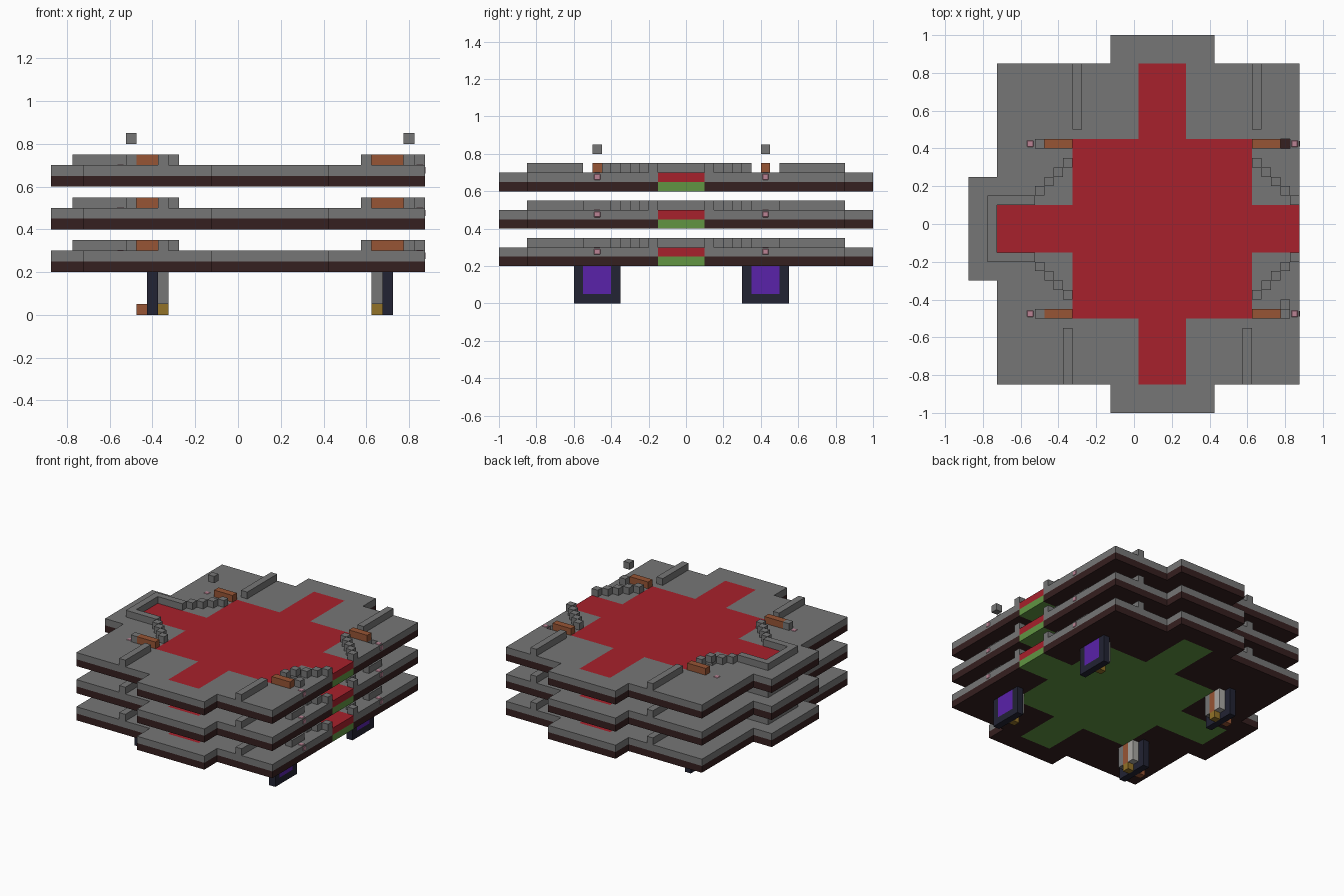
import bpy, bmesh
from mathutils import Vector

if "Cube" in bpy.data.objects:
    bpy.data.objects.remove(bpy.data.objects["Cube"])


def material(name, r, g, b):
    m = bpy.data.materials.new(name)
    m.use_nodes = True
    m.diffuse_color = (r, g, b, 1)
    m.node_tree.nodes["Principled BSDF"].inputs["Base Color"].default_value = (r, g, b, 1)
    return m


GREY = material("stone grey", 0.18, 0.18, 0.18)
RED = material("carpet red", 0.39, 0.015, 0.025)
BROWN = material("copper brown", 0.31, 0.09, 0.035)
GREEN = material("grass green", 0.12, 0.3, 0.055)
DARK = material("dark earth", 0.036, 0.014, 0.014)
NAVY = material("dark navy", 0.016, 0.017, 0.033)
PURPLE = material("purple", 0.1, 0.016, 0.4)
GOLD = material("gold", 0.29, 0.17, 0.021)
PINK = material("pink", 0.5, 0.23, 0.3)
LIGHT = material("light grey", 0.4, 0.39, 0.37)
U = 0.05  # one block


def finish(name, bm, mats):
    bmesh.ops.recalc_face_normals(bm, faces=bm.faces)
    me = bpy.data.meshes.new(name)
    bm.to_mesh(me)
    bm.free()
    for m in mats:
        me.materials.append(m)
    ob = bpy.data.objects.new(name, me)
    bpy.context.collection.objects.link(ob)
    return ob


def boxes(name, mat, items, bevel=0):
    """One object from boxes given as (x0, x1, y0, y1, z0, z1)."""
    bm = bmesh.new()
    for x0, x1, y0, y1, z0, z1 in items:
        vs = bmesh.ops.create_cube(bm, size=1)["verts"]
        for v in vs:
            v.co = Vector((x0 + (v.co.x + .5) * (x1 - x0),
                           y0 + (v.co.y + .5) * (y1 - y0),
                           z0 + (v.co.z + .5) * (z1 - z0)))
    if bevel:
        bmesh.ops.bevel(bm, geom=bm.edges[:], offset=bevel, segments=1, affect='EDGES')
    return finish(name, bm, [mat])


# Plan shapes as overlapping rectangles (x0, x1, y0, y1)
OUTLINE = [(-.725, .875, -.85, .85), (-.125, .425, -1, 1), (-.875, 0, -.3, .25)]
CROSS = [(-.325, .625, -.5, .45), (.025, .275, -.85, .85), (-.725, .875, -.15, .10)]


def inside(x, y, rects):
    return any(a < x < b and c < y < d for a, b, c, d in rects)


def slab(name, z, outer, inner, holes=()):
    """Layer one block thick, its cross-shaped middle in a second colour."""
    rects = OUTLINE + CROSS + list(holes)
    xs = sorted({v for r in rects for v in r[:2]})
    ys = sorted({v for r in rects for v in r[2:]})
    bm = bmesh.new()
    for x0, x1 in zip(xs, xs[1:]):
        for y0, y1 in zip(ys, ys[1:]):
            cx, cy = (x0 + x1) / 2, (y0 + y1) / 2
            if not inside(cx, cy, OUTLINE) or inside(cx, cy, holes):
                continue
            f = bm.faces.new([bm.verts.new((x, y, z)) for x, y in
                              ((x0, y0), (x1, y0), (x1, y1), (x0, y1))])
            f.material_index = int(inside(cx, cy, CROSS))
    bmesh.ops.remove_doubles(bm, verts=bm.verts, dist=1e-4)
    base = bm.faces[:]
    ext = bmesh.ops.extrude_face_region(bm, geom=base, use_keep_orig=True)["geom"]
    for v in ext:
        if isinstance(v, bmesh.types.BMVert):
            v.co.z += U
    # Side faces take the colour of the floor behind them
    for f in bm.faces:
        f.normal_update()
        if abs(f.normal.z) < .5:
            c = f.calc_center_median()
            near = min(base, key=lambda b: (b.calc_center_median().xy - c.xy).length
                       if set(b.verts) & set(f.verts) and
                       len(set(b.verts) & set(f.verts)) == 2 else 99)
            f.material_index = near.material_index
    return finish(name, bm, [outer, inner])


DOOR_ROWS = (-.5, .4)
for level in range(3):
    n = level + 1
    z = .2 + .2 * level
    top = level == 2
    slab(f"foundation_{n}", z, DARK, GREEN)
    slab(f"floor_{n}", z + U, GREY, RED, [(.775, .825, .4, .45)] if top else [])
    w0, w1 = z + 2 * U, z + 3 * U

    # Straight low walls
    plan = [(-.325, -.275, .5, .85), (.625, .675, .5, .85),
            (-.375, -.325, -.85, -.55), (.575, .625, -.85, -.55),
            (-.775, -.725, -.2, .15),
            (-.725, -.525, .1, .15), (-.725, -.525, -.2, -.15)]
    boxes(f"low_walls_{n}", GREY, [r + (w0, w1) for r in plan])

    # Diagonal walls of single blocks
    steps = []
    for i in range(5):
        d = i * U
        east, west = .825 - d, -.575 + d
        spots = [(east, .1 + d), (east, -.2 - d)]
        if i:
            spots += [(west, .1 + d), (west, -.2 - d)]
        steps += [(x, x + U, y, y + U, w0, w1) for x, y in spots]
    boxes(f"stepped_walls_{n}", GREY, steps)

    # Doorway beams, the blocks beside them and the pink studs in the floor
    boxes(f"door_beams_{n}", BROWN,
          [(x, x + 3 * U, y, y + U, w0, w1) for x in (-.475, .625) for y in DOOR_ROWS])
    if top:
        posts = [(-.525, -.5), (.775, -.45)]
    else:
        posts = [(x, y + k * U) for x in (-.525, .775) for y in DOOR_ROWS for k in (-1, 0, 1)]
    boxes(f"door_posts_{n}", GREY, [(x, x + U, y, y + U, w0, w1) for x, y in posts])
    e = .003
    boxes(f"pink_studs_{n}", PINK,
          [(x - e, x + U + e, y - e, y + U + e, z + U, z + 2 * U + e)
           for x in (-.575, .825) for y in DOOR_ROWS], bevel=.014)

# Floating blocks
boxes("floating_blocks", GREY,
      [(x, x + U, y, y + U, .8, .85) for x, y in ((-.525, .4), (.775, -.5))])

# Gates under the lowest floor, with a column bank on the inner side
for side, x, inner in (("right", -.425, -.375), ("left", .675, .625)):
    for end, y in (("front", -.6), ("back", .3)):
        tag = f"{side}_{end}"
        boxes(f"gate_frame_{tag}", NAVY,
              [(x, x + U, y, y + U, 0, .2), (x, x + U, y + 4 * U, y + 5 * U, 0, .2),
               (x, x + U, y + U, y + 4 * U, 0, U)])
        boxes(f"gate_panel_{tag}", PURPLE, [(x, x + U, y + U, y + 4 * U, U, .2)])
        for part, mat, k in (("grey", GREY, 1), ("brown", BROWN, 2), ("light", LIGHT, 3)):
            boxes(f"{part}_column_{tag}", mat,
                  [(inner, inner + U, y + k * U, y + (k + 1) * U, U, .2)])
        boxes(f"gold_foot_{tag}", GOLD, [(inner, inner + U, y + 2 * U, y + 3 * U, 0, U)])
        if side == "right":
            boxes(f"brown_foot_{tag}", BROWN,
                  [(x - U, x, y + 2 * U, y + 3 * U, 0, U)])
